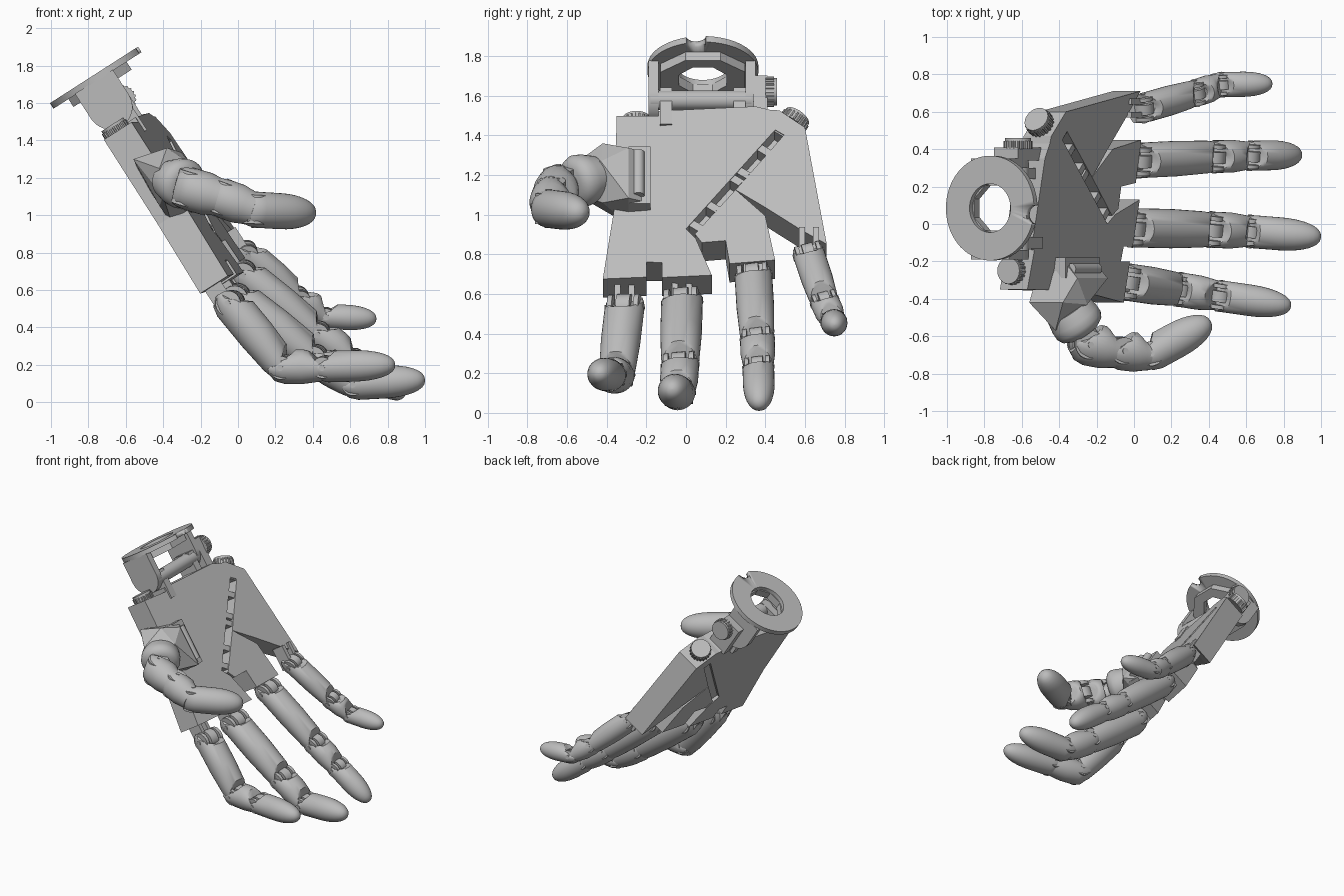
import bpy, bmesh, math
from mathutils import Vector as V

if "Cube" in bpy.data.objects:
    bpy.data.objects.remove(bpy.data.objects["Cube"], do_unlink=True)

grey = bpy.data.materials.new("grey_plastic")
grey.use_nodes = True
grey.diffuse_color = (0.5, 0.5, 0.5, 1)
grey.node_tree.nodes["Principled BSDF"].inputs["Base Color"].default_value = (0.5, 0.5, 0.5, 1)

# Hand frame: y across, DOWN toward the fingers, PALM out of the palm
DOWN, PALM, Y, Z = V((0.54, 0, -0.842)), V((0.842, 0, 0.54)), V((0, 1, 0)), V((0, 0, 1))
ORIGIN = V((-0.77, 0, 1.75))
TILT = 0.15  # the palm rises toward the little finger
ACROSS = Y + PALM * TILT


def hand(y, v, w):
    return ORIGIN + Y * y + DOWN * v + PALM * w


def finish(name, bm, smooth=True):
    bmesh.ops.recalc_face_normals(bm, faces=bm.faces)
    mesh = bpy.data.meshes.new(name)
    bm.to_mesh(mesh)
    bm.free()
    mesh.materials.append(grey)
    ob = bpy.data.objects.new(name, mesh)
    bpy.context.collection.objects.link(ob)
    if smooth:
        bpy.ops.object.select_all(action='DESELECT')
        ob.select_set(True)
        bpy.context.view_layer.objects.active = ob
        bpy.ops.object.shade_smooth_by_angle(angle=math.radians(35))
    return ob


def frame(axis, side):
    t = axis.normalized()
    if abs(t.dot(side.normalized())) > 0.99:
        side = PALM
    s = (side - t * side.dot(t)).normalized()
    return t, s, t.cross(s)


def tube(name, start, axis, rings, side=Y, n=32, closed=False):
    """Loft round rings of (distance, side radius, palm radius, palm slant)."""
    t, s, p = frame(axis, side)
    bm = bmesh.new()
    loops = []
    for d, rs, rp, slant in rings:
        loop = []
        for k in range(n):
            a = 2 * math.pi * (k + 0.5) / n
            d2 = d + slant * max(0, math.sin(a))
            loop.append(bm.verts.new(start + t * d2 + s * rs * math.cos(a) + p * rp * math.sin(a)))
        loops.append(loop)
    pairs = list(zip(loops, loops[1:])) + ([(loops[-1], loops[0])] if closed else [])
    for a, b in pairs:
        for k in range(n):
            bm.faces.new((a[k], a[(k + 1) % n], b[(k + 1) % n], b[k]))
    if not closed:
        bm.faces.new(loops[0])
        bm.faces.new(loops[-1])
    return finish(name, bm)


def rod(name, a, b, r, n=32):
    return tube(name, a, b - a, [(0, r, r, 0), ((b - a).length, r, r, 0)], Y, n)


def hull(name, points):
    bm = bmesh.new()
    for p in points:
        bm.verts.new(p)
    bmesh.ops.convex_hull(bm, input=bm.verts)
    return finish(name, bm, False)


def block(name, ys, vs, ws):
    return hull(name, [hand(y, v, w) for y in ys for v in vs for w in ws])


def slab(name, outline, low=-0.09, high=0.085):
    bm = bmesh.new()
    ends = [[bm.verts.new(hand(y, v, w + TILT * y)) for y, v in outline] for w in (low, high)]
    n = len(outline)
    for end in ends:
        bm.faces.new(end)
    for k in range(n):
        bm.faces.new((ends[0][k], ends[0][(k + 1) % n], ends[1][(k + 1) % n], ends[1][k]))
    return finish(name, bm, False)


# Palm: fixed half, folding half in two panels, and the slotted hinge between
slab("palm", [(-.35, .32), (-.14, .34), (-.14, .31), (.35, .33), (.43, .36), (.45, .48), (0, 1.03),
              (.05, 1.095), (.13, 1.32), (-.12, 1.31), (-.12, 1.22), (-.2, 1.21), (-.2, 1.3),
              (-.42, 1.29), (-.36, .86)])
slab("little_finger_panel", [(.43, .36), (.47, .365), (.6, .48), (.71, 1.19), (.59, 1.1),
                             (.4, .94), (.25, .82), (.495, .515), (.45, .48)])
slab("ring_finger_panel", [(.25, .82), (.4, .99), (.45, 1.26), (.22, 1.26), (.2, 1.12),
                           (.08, 1.12), (.045, 1.065)])
slab("hinge_floor", [(.45, .48), (.5, .52), (.05, 1.07), (0, 1.03)], -.07, 0)
for k in (0, .2, .48, .56, .8, 1):
    y, v = .015 + .43 * k, 1.01 - .525 * k
    slab("hinge_bridge", [(y, v), (y + .025, v - .03), (y + .07, v + .006), (y + .045, v + .036)],
         -.05, .08)

# Wrist flange with a hole and a notch, plus its raised ring
top = hand(0.085, 0, 0)
flange = tube("wrist_flange", top, DOWN, [(0, .28, .28, 0), (.035, .28, .28, 0),
              (.035, .13, .13, 0), (0, .13, .13, 0)], n=64, closed=True)
cutter = rod("notch_cutter", hand(.05, -.1, .28), hand(.05, .1, .28), .05)
cutter.hide_render = True
cutter.hide_set(True)
cut = flange.modifiers.new("notch", 'BOOLEAN')
cut.object = cutter
cut.solver = 'EXACT'
tube("flange_collar", top, DOWN, [(.03, .23, .2, 0), (.085, .23, .2, 0),
     (.085, .13, .13, 0), (.03, .13, .13, 0)], n=8, closed=True)

# Wrist clevis ears and cross shaft
for y in (-.19, .3):
    rod("wrist_ear_disc", hand(y, .19, -.02), hand(y + .05, .19, -.02), .12)
    block("wrist_ear", (y, y + .05), (.03, .19), (-.14, .1))
rod("wrist_shaft", hand(-.18, .23, .04), hand(.33, .23, .04), .05)
for y in (-.13, .24):
    block("wrist_lug", (y, y + .06), (.18, .4), (-.07, .08))


# Ribbed adjustment knobs
def knob(pos, axis, r=.07):
    rod("knob", pos, pos + axis.normalized() * .06, r)
    t, s, p = frame(axis, V((.3, .9, .2)))
    for k in range(20):
        a = 2 * math.pi * k / 20
        q = pos + (s * math.cos(a) + p * math.sin(a)) * r
        rod("knob_rib", q, q + t * .045, .007, 6)


knob(hand(-.25, .335, -.06), -DOWN)
knob(V((-.62, .40, 1.62)), Y)
block("knob_mount", (.34, .41), (.12, .37), (-.05, .1))
knob(hand(.53, .4, .07), -DOWN + Y * .6)


# Fingers: tapered segments, notched on the palm side around pinned knuckles
def finger(name, points, r, side=ACROSS):
    pts = [V(p) for p in points]
    for i in range(3):
        axis = pts[i + 1] - pts[i]
        t, s, p = frame(axis, side)
        n = axis.length
        a, b = r * (1 - .08 * i), r * (.92 - .08 * i)
        if i < 2:
            rings = [(-.07, a * .85, a * .5, .12), (-.04, a * .95, a * .85, .1), (.01, a, a, .06),
                     (n * .5, a, a, 0), (n - .05, b, b, -.03), (n, b * .92, b * .9, -.075)]
        else:
            rings = [(-.06, a * .85, a * .55, .1), (-.03, a * .95, a * .85, .08), (.02, a, a, .04)]
            for k in range(9):
                q = math.sin(math.pi / 2 * k / 8)
                c = math.cos(math.pi / 2 * k / 8) ** .85
                rings.append((n * (.42 + .58 * q), a * max(c, .03), a * max(c, .03), 0))
        tube(name + "_segment", pts[i], axis, rings, side)
        j = pts[i]
        rod(name + "_knuckle", j - s * a * .35, j + s * a * .35, a * .7, 24)
        for e in (-1, 1):
            rod(name + "_ear", j + s * a * e * .55, j + s * a * e * .8, a * .68, 24)
        rod(name + "_pin", j - s * a * 1.01, j + s * a * 1.01, .016, 16)
    return pts[0]


roots = [
    finger("index_finger", [(-.04, -.31, .53), (.24, -.35, .19), (.46, -.385, .19), (.84, -.44, .2)], .1),
    finger("middle_finger", [(-.01, -.02, .56), (.41, -.03, .24), (.62, -.04, .1), (1.0, -.07, .12)], .105),
    finger("ring_finger", [(.03, .34, .69), (.43, .36, .37), (.62, .365, .23), (.89, .37, .03)], .095),
    finger("little_finger", [(.05, .62, .8), (.33, .7, .56), (.47, .745, .46), (.74, .75, .445)], .08),
]
for root in roots:
    for off in (-.035, .035):
        c = root + Y * off
        hull("finger_lug", [c + Y * y + DOWN * v + PALM * w
                            for y in (-.015, .015) for v in (-.15, .02) for w in (-.08, .02)])

# Thumb: mount on the palm edge, swivel collar and finger
hull("thumb_mount", [hand(-.2, v, w) for v in (.58, .88) for w in (-.05, .1)]
     + [hand(-.29, v, w) for v in (.6, .9) for w in (-.08, .17)]
     + [V(p) for p in ((-.56, -.42, 1.3), (-.38, -.42, 1.36), (-.25, -.43, 1.27), (-.25, -.42, 1.06),
                       (-.42, -.42, 1.05), (-.42, -.57, 1.25), (-.40, -.55, 1.1))])
block("thumb_mount_plate", (-.29, -.18), (.56, .9), (.04, .12))
rod("thumb_pivot", hand(-.24, .6, .13), hand(-.24, .86, .13), .03)
base, axis = V((-.35, -.46, 1.19)), V((.5, -.75, -.2))
tube("thumb_collar", base, axis, [(0, .11, .13, 0), (.06, .13, .14, 0), (.1, .135, .14, 0),
                                  (.13, .12, .125, 0), (.15, .09, .09, 0)], Z)
rod("thumb_neck", base, V((-.25, -.62, 1.13)), .07)
finger("thumb", [(-.26, -.64, 1.14), (-.08, -.675, 1.09), (.09, -.695, 1.03), (.41, -.52, 1.01)], .115, -Z)
